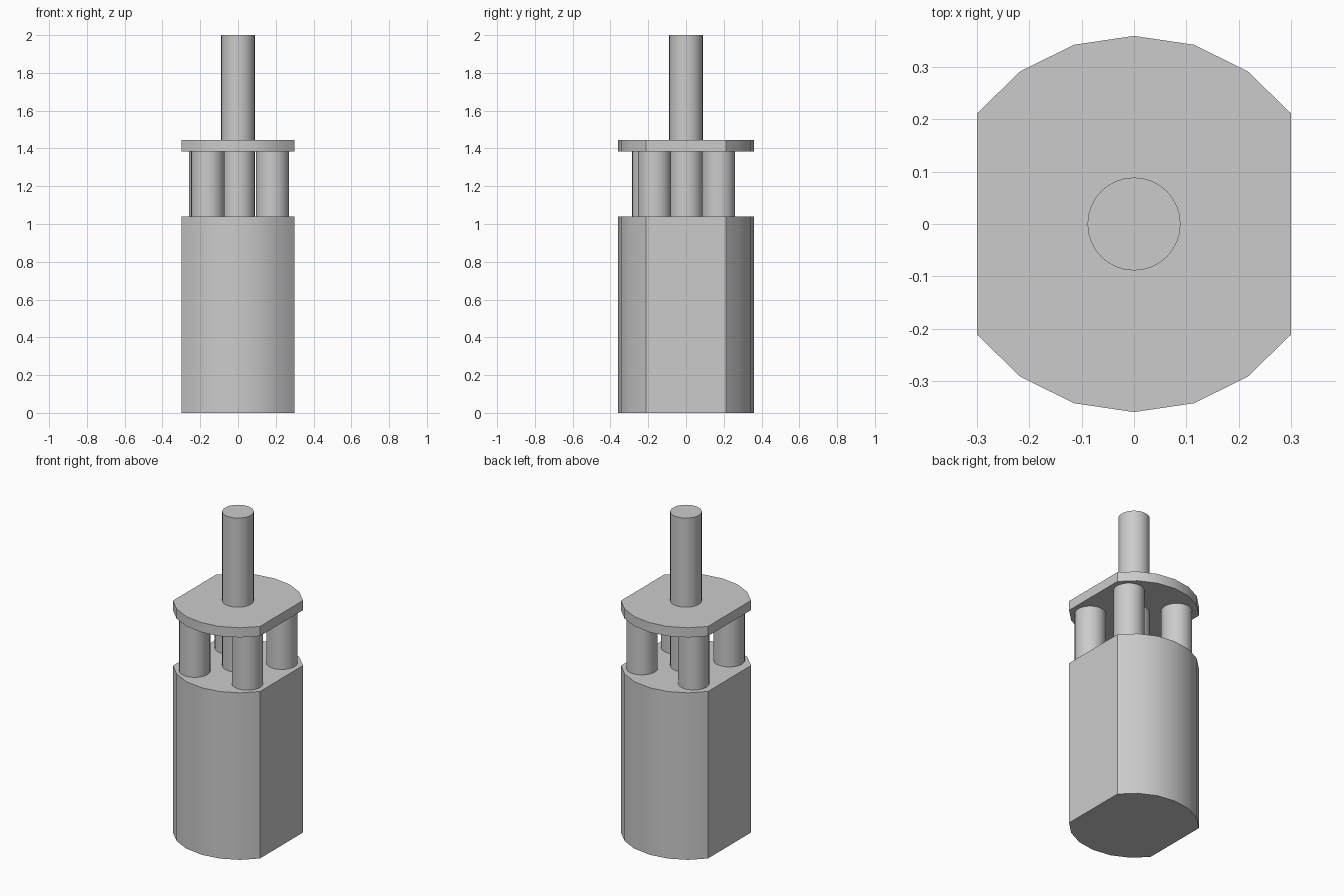
import bpy, bmesh, math

if "Cube" in bpy.data.objects:
    bpy.data.objects.remove(bpy.data.objects["Cube"])

def prism(name, profile, z0, z1):
    """Extrude a closed 2D outline from z0 to z1, smooth with sharp rims."""
    bm = bmesh.new()
    face = bm.faces.new([bm.verts.new((x, y, z0)) for x, y in profile])
    top = bmesh.ops.extrude_face_region(bm, geom=[face], use_keep_orig=True)
    verts = [g for g in top["geom"] if isinstance(g, bmesh.types.BMVert)]
    bmesh.ops.translate(bm, vec=(0, 0, z1 - z0), verts=verts)
    bmesh.ops.recalc_face_normals(bm, faces=bm.faces)
    mesh = bpy.data.meshes.new(name)
    bm.to_mesh(mesh)
    bm.free()
    obj = bpy.data.objects.new(name, mesh)
    bpy.context.collection.objects.link(obj)
    bpy.context.view_layer.objects.active = obj
    bpy.ops.object.select_all(action='DESELECT')
    obj.select_set(True)
    bpy.ops.object.shade_smooth_by_angle(angle=math.radians(30))
    return obj

def circle(cx, cy, r, n=32):
    return [(cx + r * math.cos(2 * math.pi * i / n),
             cy + r * math.sin(2 * math.pi * i / n)) for i in range(n)]

# Rounded outline with two flat sides
arc = [(0.3, 0.212), (0.218, 0.292), (0.115, 0.343), (0, 0.36),
       (-0.115, 0.343), (-0.218, 0.292), (-0.3, 0.212)]
outline = arc + [(-x, -y) for x, y in arc]

# Main body and upper plate
prism("motor_body", outline, 0, 1.04)
prism("top_plate", outline, 1.385, 1.445)

# Central shaft running through the plate
prism("drive_shaft", circle(0, 0, 0.089), 1.04, 2.0)

# Four spacer posts between body and plate
posts = {"front_left_post": (-0.16, -0.197), "front_right_post": (0.182, -0.167),
         "back_right_post": (0.182, 0.172), "back_left_post": (-0.172, 0.17)}
for name, (x, y) in posts.items():
    prism(name, circle(x, y, 0.088), 1.04, 1.385)
